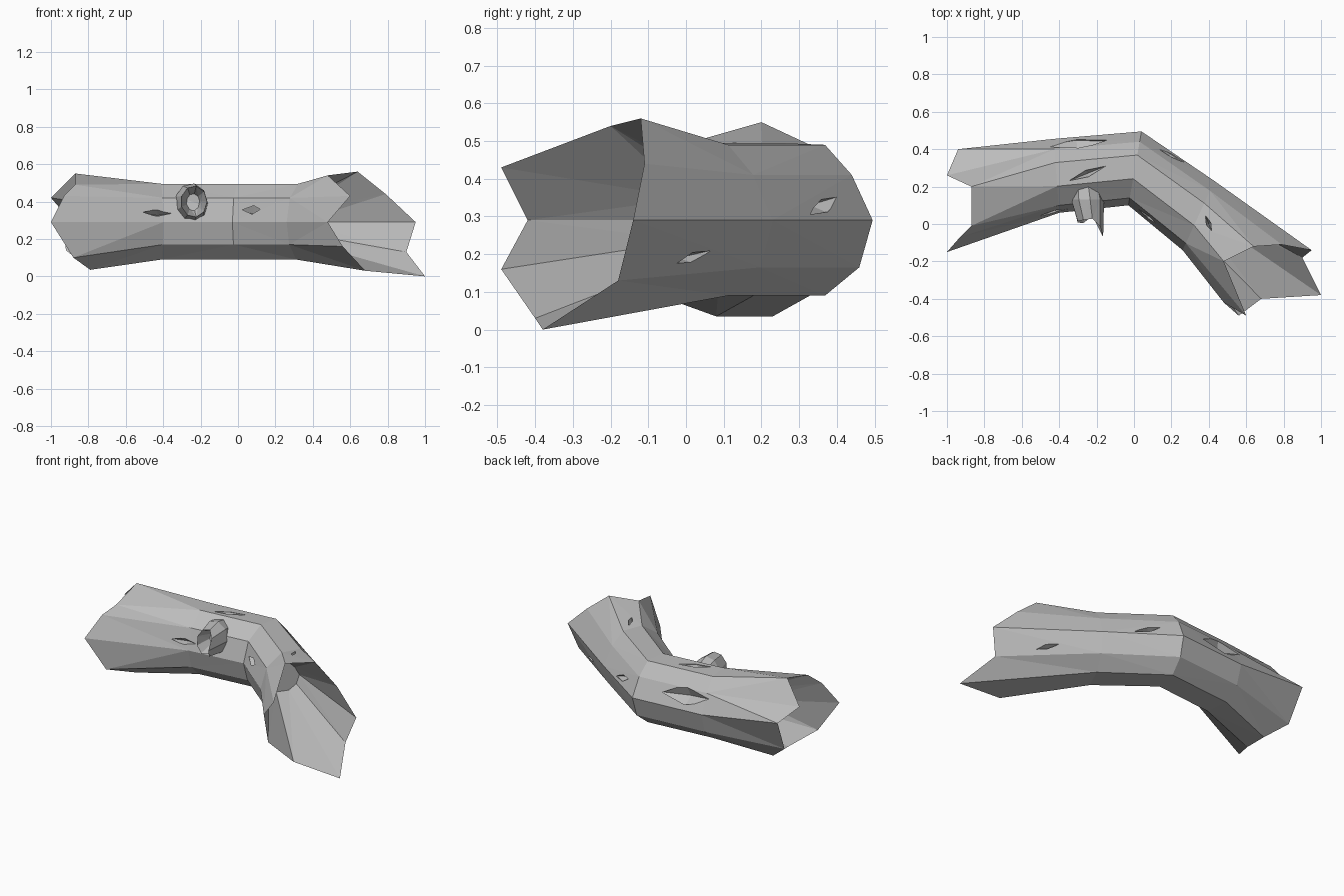
import bpy, bmesh, math, random
from mathutils import Vector

if "Cube" in bpy.data.objects:
    bpy.data.objects.remove(bpy.data.objects["Cube"], do_unlink=True)
random.seed(4)

bark = bpy.data.materials.new("grey_bark")
bark.use_nodes = True
grey = (0.5, 0.5, 0.5, 1)
bark.diffuse_color = grey
bark.node_tree.nodes["Principled BSDF"].inputs["Base Color"].default_value = grey

# Log cross-section, running front, over the top, back, underneath:
# share of the way from front to back, and height
SECTION = [(0, .29), (.1, .42), (.36, .495), (.68, .49), (.86, .41),
           (1, .29), (.91, .165), (.68, .09), (.3, .09), (.08, .17)]


def section_ring(front, back, squeeze=1.0):
    """Place the cross-section between a front and a back point."""
    front, back = Vector(front), Vector(back)
    ring = []
    for share, height in SECTION:
        spot = front.lerp(back, share)
        ring.append(Vector((spot.x, spot.y, .29 + (height - .29) * squeeze)))
    return ring


def loft(name, rings):
    """Skin a chain of rings and cap both ends."""
    bm = bmesh.new()
    loops = [[bm.verts.new(p) for p in ring] for ring in rings]
    for a, b in zip(loops, loops[1:]):
        count = len(a)
        for i in range(count):
            j = (i + 1) % count
            bm.faces.new((a[i], a[j], b[j], b[i]))
    bm.faces.new(loops[0])
    bm.faces.new(reversed(loops[-1]))
    bmesh.ops.triangulate(bm, faces=bm.faces[:])
    bmesh.ops.recalc_face_normals(bm, faces=bm.faces[:])
    return finish(name, bm)


def finish(name, bm):
    mesh = bpy.data.meshes.new(name)
    bm.to_mesh(mesh)
    bm.free()
    mesh.materials.append(bark)
    obj = bpy.data.objects.new(name, mesh)
    bpy.context.collection.objects.link(obj)
    return obj


# Broken rims, in the same order as the cross-section
left_rim = [(-1, -.15, .29), (-.93, -.07, .43), (-.87, -.01, .49), (-.87, .2, .55),
            (-1, .26, .42), (-.94, .4, .35), (-.92, .3, .14), (-.79, .23, .035),
            (-.79, .08, .035), (-.88, -.1, .1)]
right_rim = [(.48, -.42, .29), (.6, -.49, .43), (.48, -.2, .54), (.64, -.12, .56),
             (.79, -.11, .44), (.95, -.14, .29), (.9, -.18, .13), (1, -.38, 0),
             (.68, -.4, .03), (.56, -.49, .16)]

# Bent trunk with a hollow at each end
log = loft("log", [
    section_ring((-.56, .1), (-.58, .34), .55),
    left_rim,
    section_ring((-.4, .06), (-.43, .455)),
    section_ring((-.03, .1), (.04, .495)),
    section_ring((.26, -.14), (.43, .23)),
    right_rim,
    section_ring((.21, -.01), (.33, .16), .45),
])


# Splits in the bark: centre, long direction, outward direction, length, width
def cut_split(centre, along, outward, length, width):
    bm = bmesh.new()
    along, outward = Vector(along).normalized(), Vector(outward).normalized()
    across = along.cross(outward).normalized()
    depth = outward * .05
    middle = Vector(centre)
    tips = [middle + along * length, middle - along * length]
    girdle = [middle + depth, middle + across * width,
              middle - depth, middle - across * width]
    ends = [bm.verts.new(p) for p in tips]
    belt = [bm.verts.new(p) for p in girdle]
    for tip in ends:
        for i in range(4):
            bm.faces.new((tip, belt[i], belt[(i + 1) % 4]))
    bmesh.ops.recalc_face_normals(bm, faces=bm.faces[:])
    cutter = finish("split_cutter", bm)
    cutter.hide_render = True
    cut = log.modifiers.new("split", 'BOOLEAN')
    cut.operation = 'DIFFERENCE'
    cut.solver = 'EXACT'
    cut.object = cutter
    return cutter


UP, FRONT, BACK = (0, 0, 1), (0, -1, .3), (.1, 1, .3)
RIGHT_SLOPE, BEND = (.57, .82, 0), (.82, -.57, 0)
cutters = [
    cut_split((-.25, .27, .49), (1, .4, 0), UP, .11, .02),
    cut_split((.4, 0, .5), (.4, -1, 0), UP, .05, .015),
    cut_split((-.43, .06, .34), (1, .1, 0), FRONT, .1, .02),
    cut_split((.08, .06, .35), (.7, -.5, 0), FRONT, .12, .05),
    cut_split((-.3, .43, .37), (1, .05, -.1), BACK, .2, .06),
    cut_split((.2, .37, .33), (.82, -.57, -.3), RIGHT_SLOPE, .1, .02),
    cut_split((.68, .02, .19), (.82, -.57, -.25), RIGHT_SLOPE, .08, .015),
]
bpy.context.view_layer.update()

# Bake the cuts into the trunk and drop the cutters
graph = bpy.context.evaluated_depsgraph_get()
cut_mesh = bpy.data.meshes.new_from_object(log.evaluated_get(graph))
log.modifiers.clear()
log.data = cut_mesh
log.data.materials.clear()
log.data.materials.append(bark)
for cutter in cutters:
    bpy.data.objects.remove(cutter, do_unlink=True)


# Snapped branch stub, hollow, with its longest splinter towards +x
def stub_ring(x, y, z, radius, jag=0):
    ring = []
    for i in range(9):
        turn = math.tau * i / 9
        push = jag * (max(0, math.cos(turn)) + random.uniform(-.4, .4))
        ring.append(Vector((x + radius * math.cos(turn), y - push,
                            z + radius * 1.2 * math.sin(turn))))
    return ring


loft("branch_stub", [
    stub_ring(-.26, .22, .38, .08),
    stub_ring(-.25, .13, .39, .09),
    stub_ring(-.235, .03, .4, .07, .08),
    stub_ring(-.24, .11, .4, .035),
])
